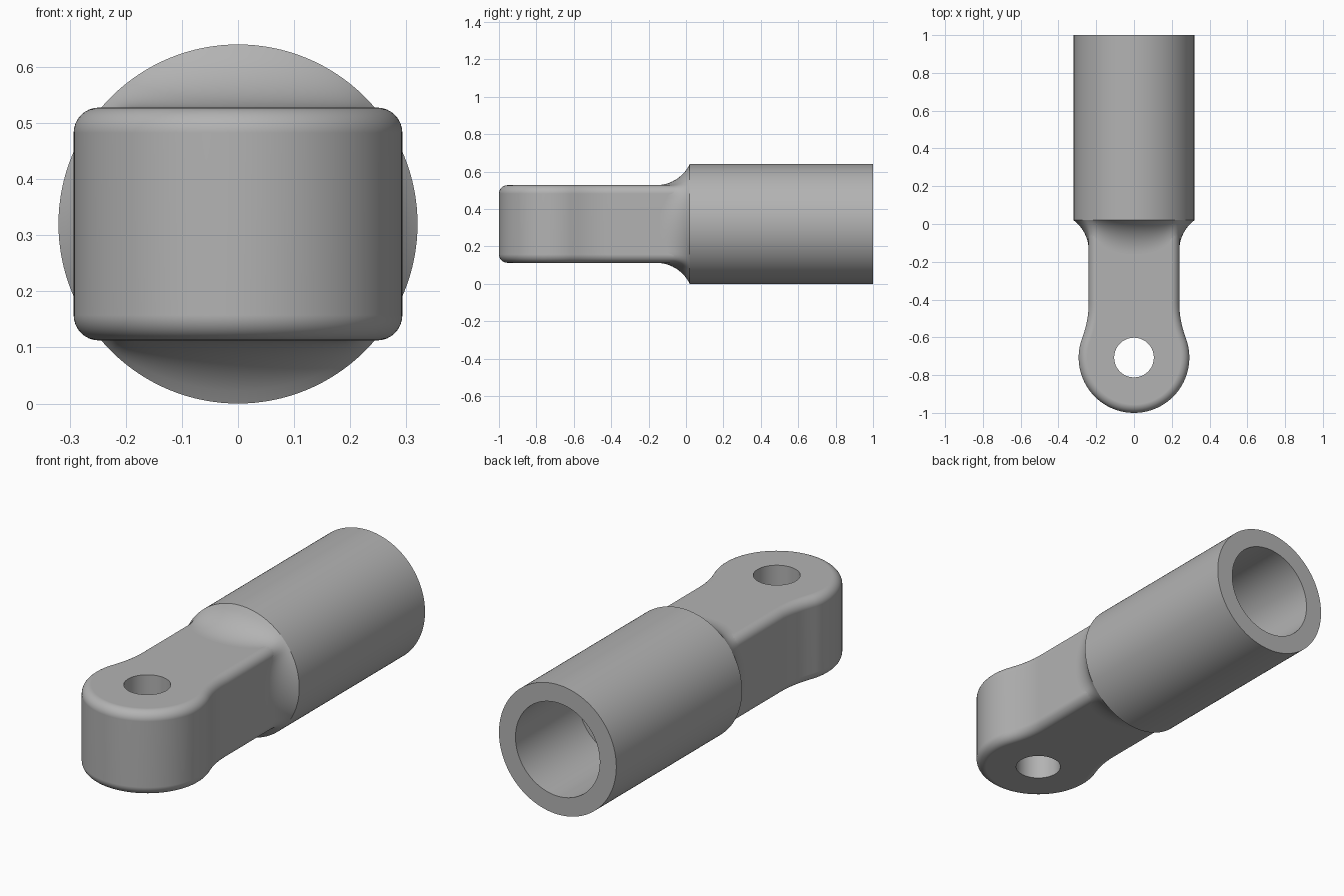
import bpy
import bmesh
from math import sin, cos, pi, sqrt, atan2

cube = bpy.data.objects.get("Cube")
if cube:
    bpy.data.objects.remove(cube, do_unlink=True)

AXIS_Z = 0.32             # height of the barrel axis
BARREL_R, BORE_R = 0.32, 0.23
SHOULDER_Y, BACK_Y, BORE_END_Y = 0.02, 1.0, 0.51
NECK_W, NECK_H, EDGE_R = 0.24, 0.2075, 0.045
EYE_Y, EYE_R, HOLE_R = -0.707, 0.293, 0.105
FILLET_R = 0.2
SEG = 128

steel = bpy.data.materials.new("grey steel")
steel.use_nodes = True
grey = (0.45, 0.45, 0.45, 1)
steel.diffuse_color = grey
steel.node_tree.nodes["Principled BSDF"].inputs["Base Color"].default_value = grey


def make_object(name, bm):
    bmesh.ops.recalc_face_normals(bm, faces=bm.faces)
    mesh = bpy.data.meshes.new(name)
    bm.to_mesh(mesh)
    bm.free()
    mesh.materials.append(steel)
    obj = bpy.data.objects.new(name, mesh)
    bpy.context.collection.objects.link(obj)
    return obj


def smooth(obj):
    bpy.ops.object.select_all(action="DESELECT")
    obj.select_set(True)
    bpy.context.view_layer.objects.active = obj
    bpy.ops.object.shade_smooth_by_angle(angle=pi / 6)


def loft(bm, rings):
    """Skin a list of closed rings and return their vertices."""
    loops = [[bm.verts.new(p) for p in ring] for ring in rings]
    for a, b in zip(loops, loops[1:]):
        for i in range(len(a)):
            j = (i + 1) % len(a)
            bm.faces.new((a[i], a[j], b[j], b[i]))
    return loops


def polar(r, angle, y):
    return (r * cos(angle), y, AXIS_Z + r * sin(angle))


ANGLES = [2 * pi * i / SEG for i in range(SEG)]

# Barrel with a blind bore from the back
bm = bmesh.new()
profile = [(BARREL_R, SHOULDER_Y), (BARREL_R, BACK_Y), (BORE_R, BACK_Y), (BORE_R, BORE_END_Y)]
loops = loft(bm, [[polar(r, a, y) for a in ANGLES] for r, y in profile])
bm.faces.new(loops[0])
bm.faces.new(loops[-1])
smooth(make_object("barrel", bm))


# Flared collar: concave fillet from the rounded neck section to the barrel rim
def neck_radius(angle):
    c, s = abs(cos(angle)), abs(sin(angle))
    r = min(NECK_W / max(c, 1e-6), NECK_H / max(s, 1e-6))
    cx, cz = NECK_W - EDGE_R, NECK_H - EDGE_R
    if r * c > cx and r * s > cz:
        dot = c * cx + s * cz
        r = dot + sqrt(dot * dot - cx * cx - cz * cz + EDGE_R * EDGE_R)
    return r


def flare_point(angle, t):
    base = neck_radius(angle)
    rise = BARREL_R - base
    reach = sqrt(FILLET_R ** 2 - (FILLET_R - rise) ** 2)
    r = base + FILLET_R - sqrt(FILLET_R ** 2 - (reach * t) ** 2)
    return polar(r, angle, SHOULDER_Y - reach * (1 - t))


bm = bmesh.new()
STEPS = 14
loft(bm, [[flare_point(a, k / STEPS) for a in ANGLES] for k in range(STEPS + 1)])
smooth(make_object("neck_collar", bm))

# Tongue outline: round eye blended into a straight neck, right half then mirrored
BLEND_R, BLEND_Y = 0.5, -0.42
blend_x = NECK_W + BLEND_R
meet = atan2(BLEND_Y - EYE_Y, blend_x)
half = []
for i in range(41):
    a = -pi / 2 + (meet + pi / 2) * i / 40
    half.append((EYE_R * cos(a), EYE_Y + EYE_R * sin(a)))
for i in range(1, 13):
    a = pi + meet * (1 - i / 12)
    half.append((blend_x + BLEND_R * cos(a), BLEND_Y + BLEND_R * sin(a)))
half.append((NECK_W, 0.3))
outline = half + [(-x, y) for x, y in reversed(half[1:])]

bm = bmesh.new()
loops = loft(bm, [[(x, y, AXIS_Z + h) for x, y in outline] for h in (-NECK_H, NECK_H)])
bm.faces.new(loops[0])
bm.faces.new(loops[1])
tongue = make_object("eye_tongue", bm)

# Cutter for the pin hole
bm = bmesh.new()
loops = loft(bm, [[(HOLE_R * cos(a), EYE_Y + HOLE_R * sin(a), z) for a in ANGLES[::2]]
                  for z in (-0.2, 0.9)])
bm.faces.new(loops[0])
bm.faces.new(loops[1])
cutter = make_object("pin_hole_cutter", bm)
cutter.hide_render = True

bevel = tongue.modifiers.new("rounded_edges", "BEVEL")
bevel.width = EDGE_R
bevel.segments = 8
bevel.limit_method = "ANGLE"
bevel.angle_limit = pi / 4
hole = tongue.modifiers.new("pin_hole", "BOOLEAN")
hole.operation = "DIFFERENCE"
hole.solver = "EXACT"
hole.object = cutter

bpy.ops.object.select_all(action="DESELECT")
tongue.select_set(True)
bpy.context.view_layer.objects.active = tongue
for name in ("rounded_edges", "pin_hole"):
    bpy.ops.object.modifier_apply(modifier=name)
bpy.data.objects.remove(cutter, do_unlink=True)
smooth(tongue)
weighted = tongue.modifiers.new("clean_shading", "WEIGHTED_NORMAL")
weighted.keep_sharp = True
